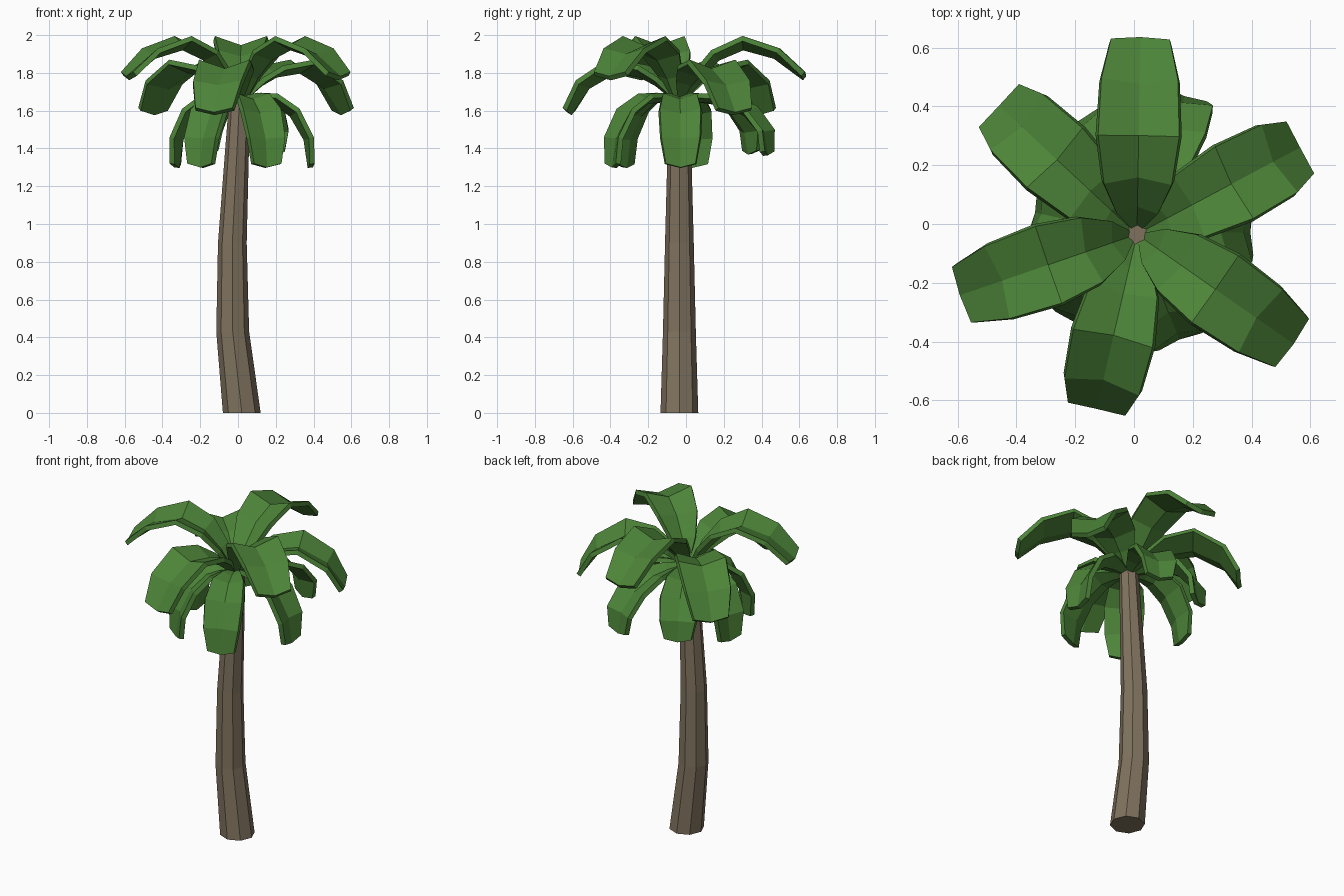
import bpy, bmesh, math
from mathutils import Vector, Matrix

if "Cube" in bpy.data.objects:
    bpy.data.objects.remove(bpy.data.objects["Cube"])


def material(name, rgb):
    m = bpy.data.materials.new(name)
    m.diffuse_color = (*rgb, 1)
    m.use_nodes = True
    m.node_tree.nodes["Principled BSDF"].inputs["Base Color"].default_value = m.diffuse_color
    return m


def finish(bm, name, mat):
    me = bpy.data.meshes.new(name)
    bm.to_mesh(me)
    bm.free()
    me.materials.append(mat)
    ob = bpy.data.objects.new(name, me)
    bpy.context.collection.objects.link(ob)
    return ob


bark = material("brown bark", (0.215, 0.17, 0.112))
green = material("leaf green", (0.073, 0.23, 0.04))
CX, CY = 0.01, -0.035   # crown axis

# Trunk: curved, tapering eight-sided column (z, centre x, radius)
bm = bmesh.new()
rings = []
for z, x, r in [(0, 0.02, 0.1), (0.43, -0.028, 0.087), (0.9, -0.03, 0.076), (1.69, 0.01, 0.055)]:
    rings.append([bm.verts.new((x + r * math.cos(k * math.pi / 4), CY + r * math.sin(k * math.pi / 4), z))
                  for k in range(8)])
for a, b in zip(rings, rings[1:]):
    for k in range(8):
        j = (k + 1) % 8
        bm.faces.new((a[k], a[j], b[j], b[k]))
bm.faces.new(rings[0][::-1])
bm.faces.new(rings[-1])
finish(bm, "trunk", bark)

# Leaf edge lines as (distance from axis, height) for each tier
EDGES = {
    "high": [(0.02, 1.69), (0.07, 1.80), (0.17, 1.92), (0.335, 1.995), (0.53, 1.93), (0.665, 1.805)],
    "mid": [(0.02, 1.69), (0.10, 1.775), (0.20, 1.84), (0.375, 1.87), (0.55, 1.76), (0.63, 1.615)],
    "low": [(0.02, 1.68), (0.11, 1.695), (0.20, 1.69), (0.315, 1.61), (0.39, 1.46), (0.395, 1.32)],
}
HALF_WIDTHS = [0.02, 0.07, 0.115, 0.138, 0.13, 0.1]
DIPS = [0.01, 0.028, 0.04, 0.048, 0.035, 0.012]     # depth of the central fold


def leaf(name, tier, angle, reach=1.0, fall=1.0):
    """Channelled leaf arching outward, given thickness underneath."""
    w = 0.78 if tier == "low" else 1.0
    pts = [Vector((r * reach, 0, 1.68 + (z - 1.68) * fall)) for r, z in EDGES[tier]]
    bm = bmesh.new()
    rows = []
    for i, p in enumerate(pts):
        t = (pts[min(i + 1, 5)] - pts[max(i - 1, 0)]).normalized()
        n = Vector((-t.z, 0, t.x))
        mid = p - n * DIPS[i] * w + t * (0.02 if i == 5 else 0)   # pointed tip
        h = Vector((0, HALF_WIDTHS[i] * w, 0))
        rows.append([bm.verts.new(v) for v in (p + h, mid, p - h)])
    for a, b in zip(rows, rows[1:]):
        for k in range(2):
            bm.faces.new((a[k], a[k + 1], b[k + 1], b[k]))
    bm.transform(Matrix.Translation((CX, CY, 0)) @ Matrix.Rotation(math.radians(angle), 4, 'Z'))
    ob = finish(bm, name, green)
    s = ob.modifiers.new("thickness", 'SOLIDIFY')
    s.thickness = 0.028
    s.offset = -1


for i, (a, s) in enumerate([(89, 1), (-35, 0.97), (199, 0.95)]):
    leaf(f"high_leaf_{i + 1}", "high", a, s)
for i, (a, s) in enumerate([(28, 1), (-103, 0.97), (137, 1.02)]):
    leaf(f"middle_leaf_{i + 1}", "mid", a, s)
LOW = [(1, 1, 1), (71, 1.28, 0.82), (117, 1.12, 0.8), (168, 0.92, 1), (235, 0.95, 1), (-68, 1, 1)]
for i, (a, s, f) in enumerate(LOW):
    leaf(f"low_leaf_{i + 1}", "low", a, s, f)
